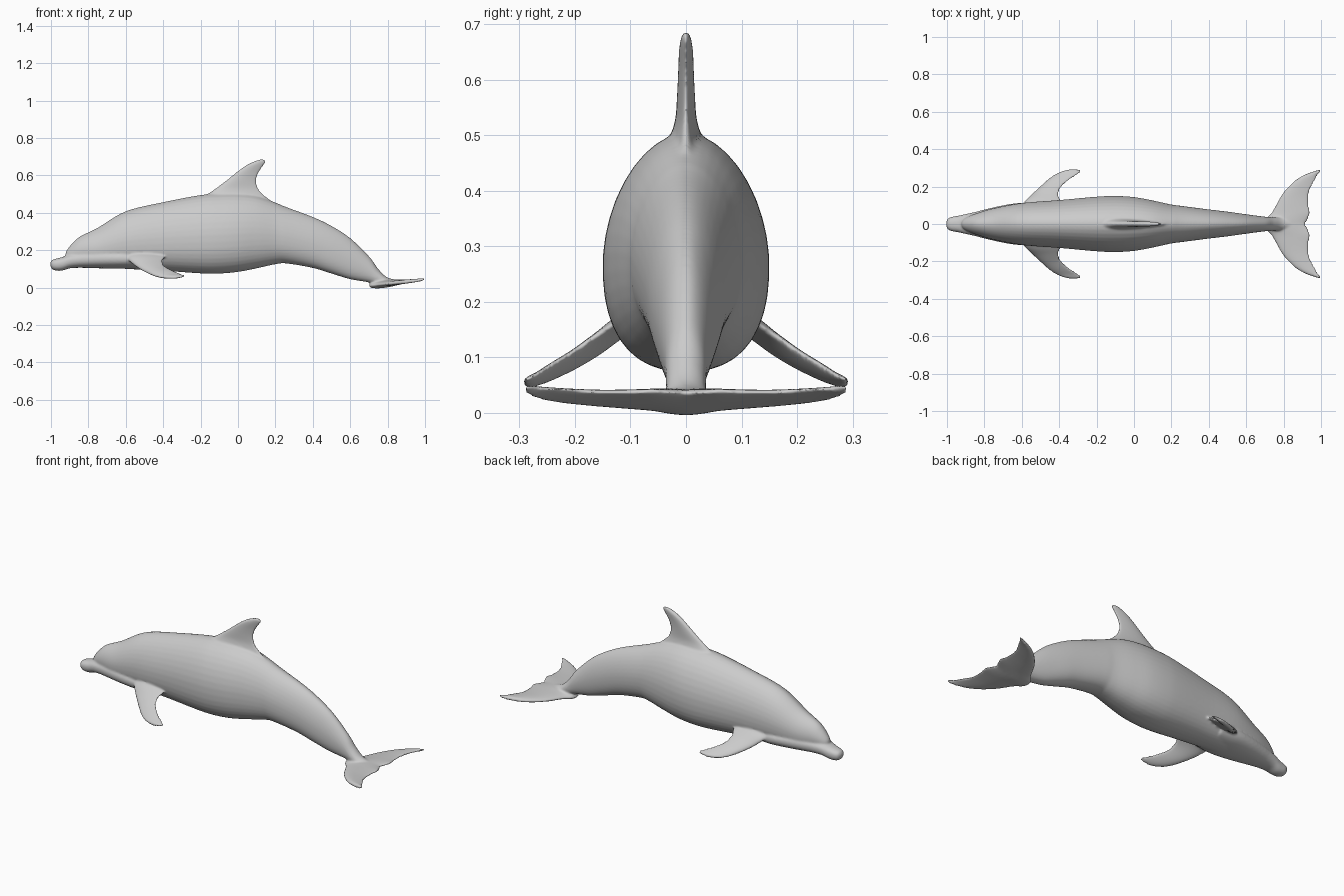
import bpy, bmesh, math
from mathutils import Vector

if "Cube" in bpy.data.objects:
    bpy.data.objects.remove(bpy.data.objects["Cube"])


def spline(rows, steps=6):
    """Catmull-Rom interpolation through rows of numbers."""
    out = []
    for i in range(len(rows) - 1):
        a, b, c, d = (rows[max(0, min(len(rows) - 1, i + k))] for k in (-1, 0, 1, 2))
        for s in range(steps):
            t = s / steps
            out.append([0.5 * (2 * q + (r - p) * t + (2 * p - 5 * q + 4 * r - u) * t * t
                               + (3 * q - p - 3 * r + u) * t ** 3)
                        for p, q, r, u in zip(a, b, c, d)])
    out.append(list(rows[-1]))
    return out


def loft(name, rings):
    bm = bmesh.new()
    loops = [[bm.verts.new(p) for p in ring] for ring in rings]
    n = len(loops[0])
    for a, b in zip(loops, loops[1:]):
        for i in range(n):
            j = (i + 1) % n
            bm.faces.new((a[i], a[j], b[j], b[i]))
    bm.faces.new(loops[0])
    bm.faces.new(loops[-1])
    bmesh.ops.recalc_face_normals(bm, faces=bm.faces)
    me = bpy.data.meshes.new(name)
    bm.to_mesh(me)
    bm.free()
    ob = bpy.data.objects.new(name, me)
    bpy.context.collection.objects.link(ob)
    return ob


def hull(name, rows, top_n, bottom_n, centre=0.45, n=40):
    """Rows are x, bottom z, top z, half width."""
    rings = []
    for x, lo, hi, w in spline(rows):
        zc = lo + (hi - lo) * centre
        ring = []
        for i in range(n):
            a = 2 * math.pi * (i + 0.5) / n
            c, s = math.cos(a), math.sin(a)
            e = 2 / (top_n if s > 0 else bottom_n)
            y = w * math.copysign(abs(c) ** e, c)
            z = abs(s) ** e * ((hi - zc) if s > 0 else (lo - zc))
            ring.append((x, y, zc + z))
        rings.append(ring)
    return loft(name, rings)


def blade(name, rows, place, normal, n=28):
    """Rows are span, lead x, trail x, lead height, trail height, half thickness."""
    rings = []
    for span, x0, x1, h0, h1, t in spline(rows, 5):
        lead, trail = place(x0, span, h0), place(x1, span, h1)
        ring = []
        for i in range(n):
            a = 2 * math.pi * i / n
            c, s = math.cos(a), math.sin(a)
            ring.append((lead + trail) / 2 + (trail - lead) / 2 * c
                        + normal * t * s * (0.9 - 0.35 * c))
        rings.append(ring)
    return loft(name, rings)


# Torso with rounded forehead, tapering into the tail stock
body = hull("dolphin_body", [
    (-.922, .165, .185, .008), (-.912, .15, .205, .025), (-.88, .14, .243, .043),
    (-.84, .13, .276, .058), (-.75, .112, .32, .084), (-.6, .10, .408, .112),
    (-.4, .09, .457, .128), (-.2, .076, .495, .146), (-.1, .075, .503, .15),
    (0, .084, .503, .144), (.1, .103, .49, .126), (.2, .125, .455, .104),
    (.26, .129, .43, .096), (.4, .105, .378, .078), (.5, .075, .33, .066),
    (.6, .045, .265, .052), (.7, .028, .168, .039), (.75, .014, .10, .036),
    (.8, .008, .054, .033), (.87, .018, .04, .015)], 1.85, 2.4)

# Beak and lower jaw
jaw = hull("beak", [
    (-1.004, .118, .132, .01), (-.995, .1, .146, .028), (-.975, .091, .154, .038),
    (-.94, .091, .163, .044), (-.9, .103, .178, .053), (-.85, .106, .187, .064),
    (-.8, .105, .193, .077), (-.7, .102, .2, .1), (-.6, .101, .2, .113),
    (-.5, .105, .19, .105)], 2.3, 2.3, 0.55)

# Dorsal fin
fin_rows = [(.43, -.27, .23, .055), (.47, -.22, .17, .042), (.5, -.165, .135, .029),
            (.53, -.12, .109, .02), (.57, -.067, .099, .017), (.61, -.017, .109, .015),
            (.64, .022, .127, .014), (.665, .063, .146, .012), (.679, .098, .148, .009),
            (.685, .118, .138, .005)]
fin = blade("dorsal_fin", [(z, a, b, 0, 0, t) for z, a, b, t in fin_rows],
            lambda x, s, h: Vector((x, h, s)), Vector((0, 1, 0)))

# Tail flukes, one blade from tip to tip
half = [(.03, .708, .932, .02), (.06, .735, .945, .017), (.1, .757, .938, .015),
        (.15, .785, .937, .013), (.2, .825, .951, .012), (.24, .87, .97, .011),
        (.265, .915, .987, .01), (.28, .955, .999, .009), (.288, .98, 1.0, .006)]
rows = [(-y, *r) for y, *r in reversed(half)] + [(0, .70, .918, .022)] + half
flukes = blade("tail_flukes", [
    (y, a, b, .016 + (a - .76) * .1, .018 + (b - .78) * .13, t) for y, a, b, t in rows],
    lambda x, s, h: Vector((x, s, h)), Vector((0, 0, 1)))

# Pectoral flippers
flip_rows = [(.07, -.61, -.38, .18, .19, .024), (.12, -.585, -.388, .148, .165, .02),
             (.16, -.545, -.402, .114, .14, .017), (.2, -.502, -.387, .088, .112, .015),
             (.24, -.458, -.34, .067, .088, .013), (.265, -.422, -.3, .056, .072, .011),
             (.28, -.39, -.28, .052, .064, .01), (.292, -.345, -.285, .05, .058, .006)]
flippers = [blade("flipper", flip_rows,
                  lambda x, s, h, k=k: Vector((x, k * s, h)), Vector((0, .5 * k, .86)))
            for k in (1, -1)]

# Blend all parts into one smooth skin
bpy.ops.object.select_all(action='DESELECT')
for ob in [body, jaw, fin, flukes, *flippers]:
    ob.select_set(True)
bpy.context.view_layer.objects.active = body
bpy.ops.object.join()
rm = body.modifiers.new("skin", 'REMESH')
rm.mode = 'VOXEL'
rm.voxel_size = 0.006
rm.use_smooth_shade = True
sm = body.modifiers.new("soften", 'SMOOTH')
sm.factor = 0.5
sm.iterations = 5
for p in body.data.polygons:
    p.use_smooth = True
